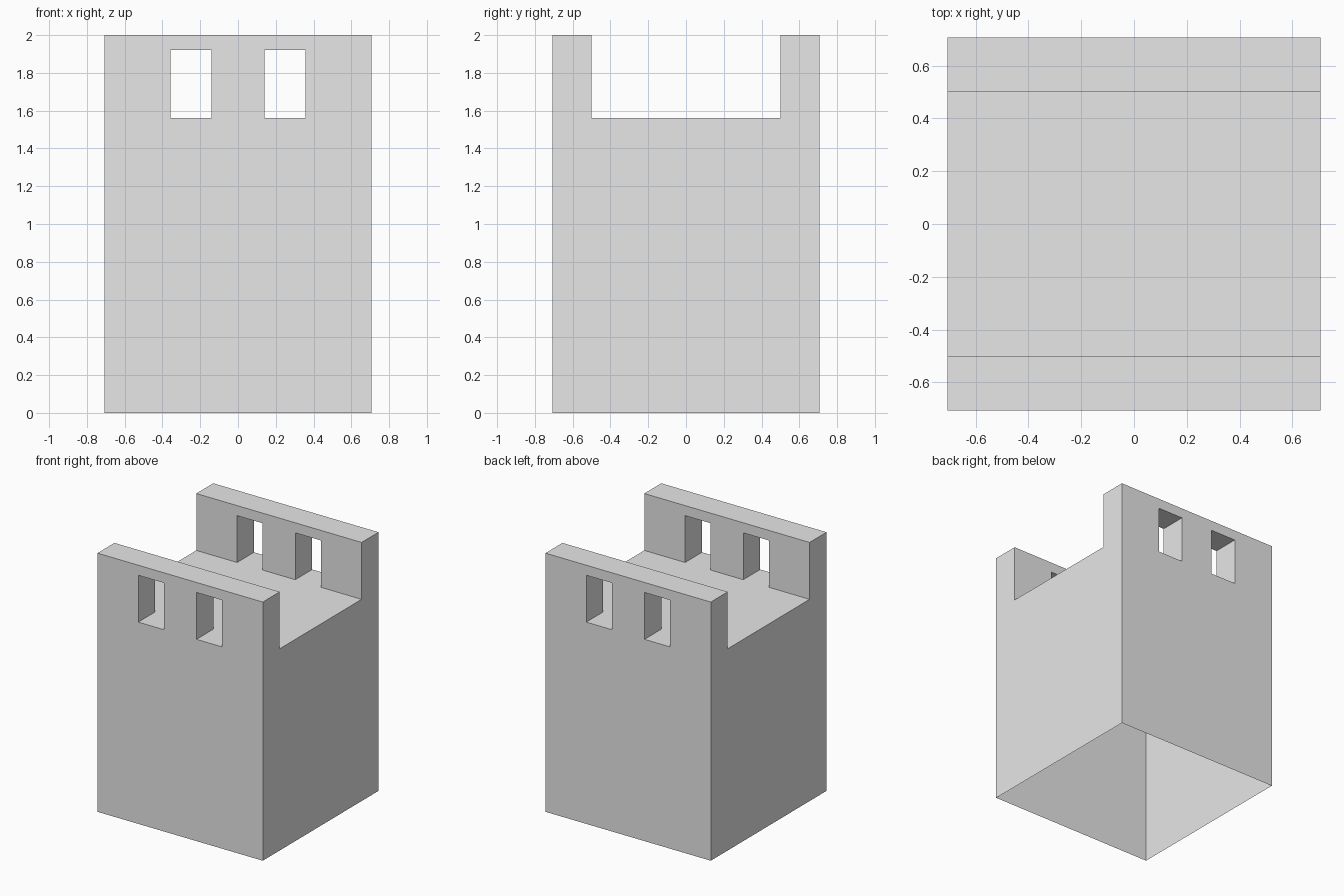
import bpy, bmesh
from itertools import product

cube = bpy.data.objects.get("Cube")
if cube:
    bpy.data.objects.remove(cube, do_unlink=True)

# One plain grey material
grey = bpy.data.materials.new("plain grey")
grey.use_nodes = True
colour = (0.8, 0.8, 0.8, 1)
grey.diffuse_color = colour
grey.node_tree.nodes["Principled BSDF"].inputs["Base Color"].default_value = colour

# Grid lines: block sides, window edges, wall faces, floor and window tops
half = 0.707
cuts = [
    [-half, -0.358, -0.14, 0.14, 0.358, half],
    [-half, -0.5, 0.5, half],
    [0, 1.56, 1.922, 2],
]


def solid(cell):
    """Base block, two parapet walls, and two windows through each wall."""
    i, j, k = cell
    if not all(0 <= c < len(line) - 1 for c, line in zip(cell, cuts)):
        return False
    if k == 0:
        return True
    window = k == 1 and i in (1, 3)
    return j != 1 and not window


# Outer skin of the solid cells, left open underneath
bm = bmesh.new()
points = {}


def vert(index):
    if index not in points:
        points[index] = bm.verts.new([line[c] for line, c in zip(cuts, index)])
    return points[index]


for cell in product(*(range(len(line) - 1) for line in cuts)):
    if not solid(cell):
        continue
    for axis, side in product(range(3), (0, 1)):
        neighbour = list(cell)
        neighbour[axis] += 2 * side - 1
        underside = axis == 2 and neighbour[2] < 0
        if underside or solid(neighbour):
            continue
        u, v = (axis + 1) % 3, (axis + 2) % 3
        ring = []
        for du, dv in ((0, 0), (1, 0), (1, 1), (0, 1)):
            corner = list(cell)
            corner[axis] += side
            corner[u] += du
            corner[v] += dv
            ring.append(vert(tuple(corner)))
        bm.faces.new(ring if side else ring[::-1])

# Slightly softened corners
sharp = [e for e in bm.edges if len(e.link_faces) == 2 and e.calc_face_angle() > 1]
bmesh.ops.bevel(bm, geom=sharp, offset=0.009, segments=2, profile=0.5,
                affect='EDGES', clamp_overlap=True)

mesh = bpy.data.meshes.new("tower_block")
bm.to_mesh(mesh)
bm.free()
mesh.materials.append(grey)
tower = bpy.data.objects.new("tower_block", mesh)
bpy.context.collection.objects.link(tower)

bpy.ops.object.select_all(action='DESELECT')
tower.select_set(True)
bpy.context.view_layer.objects.active = tower
bpy.ops.object.shade_smooth_by_angle(angle=0.35)
